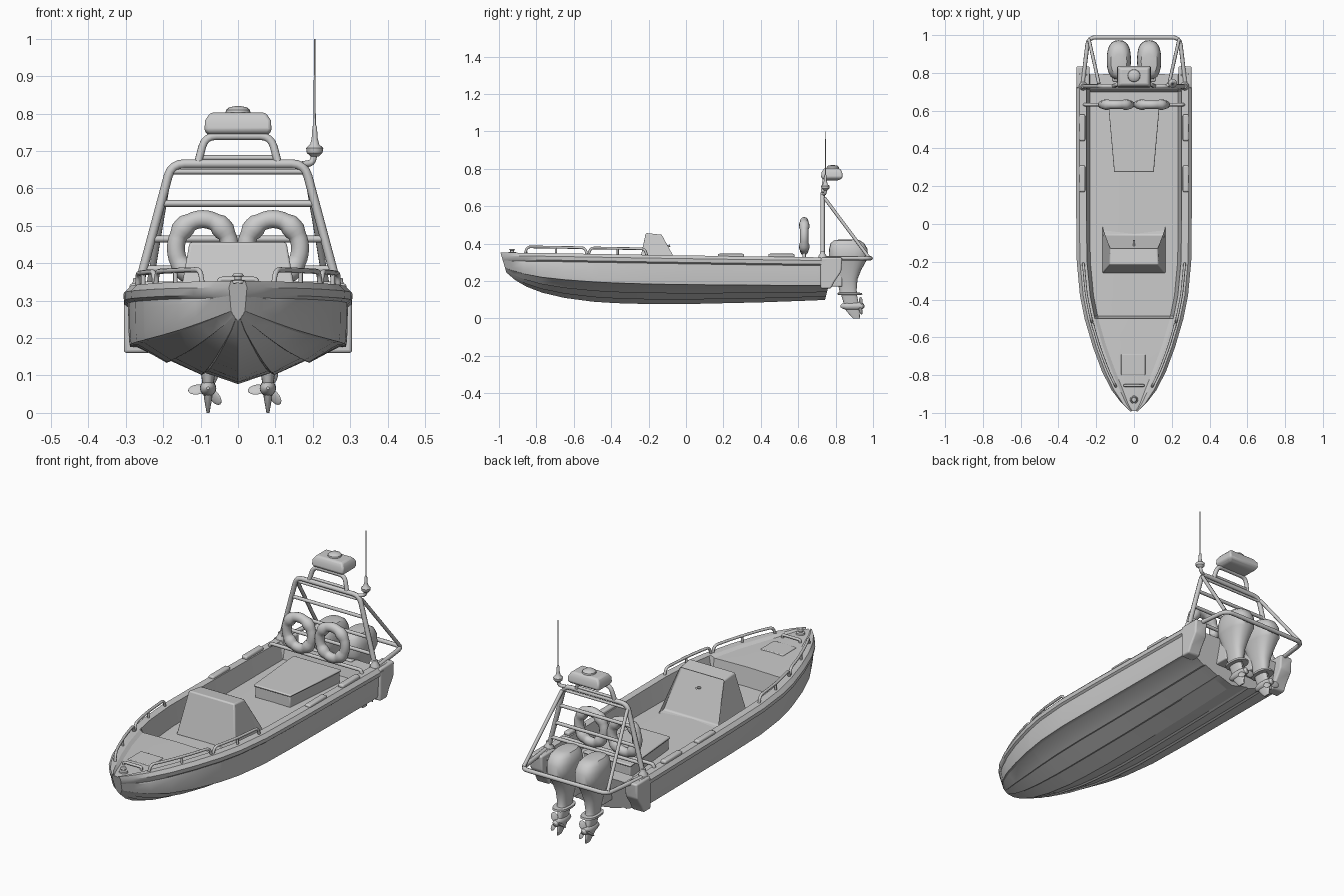
import bpy, bmesh, math
from mathutils import Vector, Matrix

if "Cube" in bpy.data.objects:
    bpy.data.objects.remove(bpy.data.objects["Cube"])


def finish(name, bm, bevel=0.0, angle=35):
    bmesh.ops.recalc_face_normals(bm, faces=bm.faces)
    me = bpy.data.meshes.new(name)
    bm.to_mesh(me)
    bm.free()
    ob = bpy.data.objects.new(name, me)
    bpy.context.collection.objects.link(ob)
    if bevel:
        m = ob.modifiers.new("bevel", 'BEVEL')
        m.width, m.segments, m.limit_method = bevel, 3, 'ANGLE'
    bpy.ops.object.select_all(action='DESELECT')
    ob.select_set(True)
    bpy.context.view_layer.objects.active = ob
    bpy.ops.object.shade_smooth_by_angle(angle=math.radians(angle))
    return ob


def loft(name, rings, bevel=0.0, angle=35):
    bm = bmesh.new()
    vr = [[bm.verts.new(p) for p in r] for r in rings]
    n = len(vr[0])
    for a, b in zip(vr, vr[1:]):
        for i in range(n):
            bm.faces.new((a[i], a[(i + 1) % n], b[(i + 1) % n], b[i]))
    bm.faces.new(vr[0])
    bm.faces.new(vr[-1])
    return finish(name, bm, bevel, angle)


def quad(x0, x1, y0, y1, z):
    return [(x0, y0, z), (x1, y0, z), (x1, y1, z), (x0, y1, z)]


def box(name, x0, x1, y0, y1, z0, z1, bevel=0.006):
    return loft(name, [quad(x0, x1, y0, y1, z0), quad(x0, x1, y0, y1, z1)], bevel)


def oval(x, y, z, rx, ry, n=24, p=0.8):
    def f(v):
        return math.copysign(abs(v) ** p, v)
    return [(x + rx * f(math.cos(t)), y + ry * f(math.sin(t)), z)
            for t in (2 * math.pi * i / n for i in range(n))]


def turned(name, x, y, profile):
    return loft(name, [oval(x, y, z, r, r, 16, 1) for z, r in profile])


def tube(name, pts, r=0.009, fillet=0.025):
    pts = [Vector(p) for p in pts]
    path = [pts[0]]
    for a, b, c in zip(pts, pts[1:], pts[2:]):
        d = min(fillet, (a - b).length * .45, (c - b).length * .45)
        p, q = b + (a - b).normalized() * d, b + (c - b).normalized() * d
        for t in (0, .25, .5, .75, 1):
            path.append(p * (1 - t) ** 2 + b * 2 * t * (1 - t) + q * t * t)
    path.append(pts[-1])
    cu = bpy.data.curves.new(name, 'CURVE')
    cu.dimensions = '3D'
    cu.bevel_depth, cu.bevel_resolution, cu.use_fill_caps = r, 2, True
    sp = cu.splines.new('POLY')
    sp.points.add(len(path) - 1)
    for s, p in zip(sp.points, path):
        s.co = (*p, 1)
    ob = bpy.data.objects.new(name, cu)
    bpy.context.collection.objects.link(ob)
    bpy.ops.object.select_all(action='DESELECT')
    ob.select_set(True)
    bpy.context.view_layer.objects.active = ob
    bpy.ops.object.convert(target='MESH')
    return ob


# Hull stations: y, half width, keel z, chine z, sheer z, deck z, end rake
stations = [
    (-.992, .022, .245, .275, .352, .345, .30), (-.95, .066, .205, .262, .352, .344, .25),
    (-.88, .118, .17, .245, .351, .342, .15), (-.78, .168, .138, .23, .35, .34, .05),
    (-.65, .216, .11, .218, .348, .338, 0), (-.50, .26, .09, .208, .345, .335, 0),
    (-.488, .262, .089, .207, .345, .24, 0), (-.38, .284, .082, .202, .343, .24, 0),
    (-.20, .301, .077, .196, .34, .24, 0), (.05, .304, .078, .192, .336, .24, 0),
    (.40, .304, .086, .188, .331, .24, 0), (.70, .304, .097, .185, .327, .24, 0),
    (.712, .304, .098, .185, .327, .295, 0), (.80, .302, .10, .184, .325, .295, -.25)]


def section(y, w, keel, chine, sheer, deck, k):
    t = min(1, w / .14)
    cw, h = w * (.85 + .1 * t), chine - keel
    inner = w - .052 * t
    half = [(cw * f, keel + h * g) for f, g in
            ((0, 0), (.30, .25), (.34, .21), (.62, .53), (.66, .49), (.93, .88), (1, .9))]
    half += [(cw + .003 * t, chine + .01), (w * .965, (chine + sheer) / 2), (w - .01 * t, sheer - .045),
             (w, sheer - .037), (w + .002, sheer - .017), (w - .015 * t, sheer),
             (inner, sheer), (inner - .018 * t, deck), (0, deck + .004)]
    ring = half + [(-x, z) for x, z in half[-2:0:-1]]
    return [(x, y + k * (sheer - z), z) for x, z in ring]


loft("hull", [section(*s) for s in stations], angle=28)


def edge(y):
    for a, b in zip(stations, stations[1:]):
        if a[0] <= y <= b[0]:
            t = (y - a[0]) / (b[0] - a[0])
            return a[1] + (b[1] - a[1]) * t, a[4] + (b[4] - a[4]) * t


# Console with recessed rear panel
bm = bmesh.new()
lo = [bm.verts.new(p) for p in quad(-.168, .168, -.262, -.01, .238)]
hi = [bm.verts.new(p) for p in ((-.13, -.215, .457), (.13, -.215, .457), (.125, -.125, .447), (-.125, -.125, .447))]
sides = [bm.faces.new((lo[i], lo[(i + 1) % 4], hi[(i + 1) % 4], hi[i])) for i in range(4)]
bm.faces.new(hi)
bm.faces.new(lo[::-1])
back = sides[2]
bmesh.ops.inset_region(bm, faces=[back], thickness=.02)
for v in back.verts:
    v.co.y -= .05 if v.co.z < .35 else .015
    if v.co.z < .35:
        v.co.z = .245
finish("console", bm, .007)
tube("console_wheel_shaft", [(0, -.15, .37), (0, -.085, .39)], .006)

# Tapered stern locker and its lid
for nm, g, z0, z1 in (("stern_locker", 0, .238, .298), ("locker_lid", .005, .296, .308)):
    loft(nm, [[(-.10 - g, .28 - g, z), (.10 + g, .28 - g, z), (.132 + g, .64 + g, z), (-.132 - g, .64 + g, z)]
              for z in (z0, z1)], .006)

# Foredeck hatch, bollard and mooring bar
box("foredeck_hatch", -.068, .06, -.80, -.69, .335, .346, .004)
turned("bow_bollard", 0, -.93, [(.34, .022), (.354, .02), (.356, .01), (.364, .01), (.366, .016), (.372, .012)])
tube("mooring_bar", [(-.05, -.855, .34), (-.05, -.855, .357), (.05, -.855, .357), (.05, -.855, .34)], .007, .01)

for s, side in ((1, "right"), (-1, "left")):
    # Low bow rails following the gunwale
    for j, (a, b) in enumerate(((-.85, -.54), (-.51, -.22))):
        ys = [a + (b - a) * i / 6 for i in range(7)]
        top = [(s * (edge(y)[0] - .032), y, edge(y)[1] + .032) for y in ys]
        foot = [(s * (edge(y)[0] - .032), y, edge(y)[1] - .01) for y in (a - .012, b + .012)]
        tube(f"bow_rail_{side}_{j}", [foot[0]] + top + [foot[1]], .007)
        m = top[3]
        tube(f"bow_rail_post_{side}_{j}", [m, (m[0], m[1], m[2] - .04)], .006)
    # Gunwale grips
    for j, y in enumerate((.24, .51)):
        box(f"gunwale_grip_{side}_{j}", *sorted((s * .258, s * .29)), y - .07, y + .07, .325, .346, .008)
    # Stern pods either side of the engine well
    x0, x1 = sorted((s * .235, s * .305))
    loft(f"stern_pod_{side}", [quad(x0, x1, .72, .775, .16), quad(x0, x1, .72, .795, .2),
                               quad(x0, x1, .72, .83, .25), quad(x0, x1, .72, .835, .325)], .008)

    # Outboard engine
    ex = s * .08
    loft(f"engine_{side}", [oval(ex, y, z, rx, ry) for z, y, rx, ry in (
        (.422, .86, .022, .04), (.418, .86, .042, .068), (.402, .863, .055, .09), (.37, .868, .063, .103),
        (.32, .868, .064, .105), (.308, .866, .06, .098), (.26, .862, .048, .075), (.21, .862, .036, .055),
        (.15, .866, .026, .046), (.138, .868, .026, .048), (.137, .875, .04, .066), (.127, .877, .04, .066),
        (.125, .872, .022, .042), (.085, .882, .016, .04), (.04, .892, .011, .036), (0, .912, .004, .018))])
    loft(f"gearcase_{side}", [[(ex + r * math.cos(t), y, .066 + r * math.sin(t))
                               for t in (math.pi * i / 8 for i in range(16))]
                              for y, r in ((.825, .004), (.835, .013), (.86, .021), (.91, .022), (.945, .016), (.955, .005))])
    for k in range(3):
        bm = bmesh.new()
        bmesh.ops.create_uvsphere(bm, u_segments=12, v_segments=8, radius=1,
                                  matrix=Matrix.Translation((ex, .935, .066)) @ Matrix.Rotation(k * 2.094 + .4, 4, 'Y')
                                  @ Matrix.Translation((0, 0, .03)) @ Matrix.Rotation(.6, 4, 'Z')
                                  @ Matrix.Diagonal((.016, .004, .024, 1)))
        finish(f"propeller_blade_{side}_{k}", bm)
    box(f"engine_bracket_{side}", ex - .035, ex + .035, .755, .835, .17, .305)

    # Life ring with four straps
    rx, rz = s * .094, .44
    bm = bmesh.new()
    n, m = 40, 12
    g = []
    for i in range(n):
        t = 2 * math.pi * i / n
        r = .029 if i % 10 in (4, 5, 6) else .024
        g.append([bm.verts.new((rx + (.072 + r * math.cos(u)) * math.cos(t), .632 + r * math.sin(u) * .95,
                                rz + (.078 + r * math.cos(u)) * math.sin(t)))
                  for u in (2 * math.pi * j / m for j in range(m))])
    for i in range(n):
        for j in range(m):
            bm.faces.new((g[i][j], g[(i + 1) % n][j], g[(i + 1) % n][(j + 1) % m], g[i][(j + 1) % m]))
    finish(f"life_ring_{side}", bm, angle=50)

    # Arch brace running down to the rear rail
    tube(f"arch_brace_{side}", [(s * .185, .74, .645), (s * .238, .975, .33)], .009)
    turned(f"arch_foot_{side}", s * .268, .73, [(.315, .024), (.335, .022), (.345, .014), (.36, .012)])

# Life ring support bar
tube("ring_bar", [(-.262, .632, .325), (-.255, .632, .342), (.255, .632, .342), (.262, .632, .325)], .009)

# Equipment arch: frame, crossbars, rear guard rail
tube("arch_frame", [(-.268, .73, .33), (-.178, .73, .666), (.178, .73, .666), (.268, .73, .33)], .012, .035)
for z in (.385, .465, .56, .645):
    x = .268 - .09 * (z - .33) / .336
    tube("arch_crossbar", [(-x, .732, z), (x, .732, z)], .009 if z < .6 else .007)
tube("rear_rail", [(-.272, .74, .322), (-.242, .988, .322), (.242, .988, .322), (.272, .74, .322)], .011, .04)

# Top hoop with light housing
tube("top_hoop", [(-.108, .73, .665), (-.088, .74, .74), (.088, .74, .74), (.108, .73, .665)], .011, .03)
tube("hoop_bar", [(-.095, .735, .682), (.095, .735, .682)], .007)
loft("light_housing", [quad(-.072, .072, .745, .815, .738), quad(-.09, .09, .722, .838, .752),
                       quad(-.088, .088, .725, .835, .782), quad(-.074, .074, .738, .822, .803)], .008)
turned("beacon", 0, .785, [(.80, .034), (.81, .032), (.817, .024), (.82, .008)])

# Antenna on its bracket
tube("antenna_bracket", [(.172, .732, .664), (.2, .745, .668), (.205, .745, .70)], .009, .015)
turned("antenna_base", .205, .745, [(.685, .01), (.695, .021), (.708, .023), (.718, .012), (.735, .008),
                                    (.765, .006), (.77, .003), (1.0, .002)])
